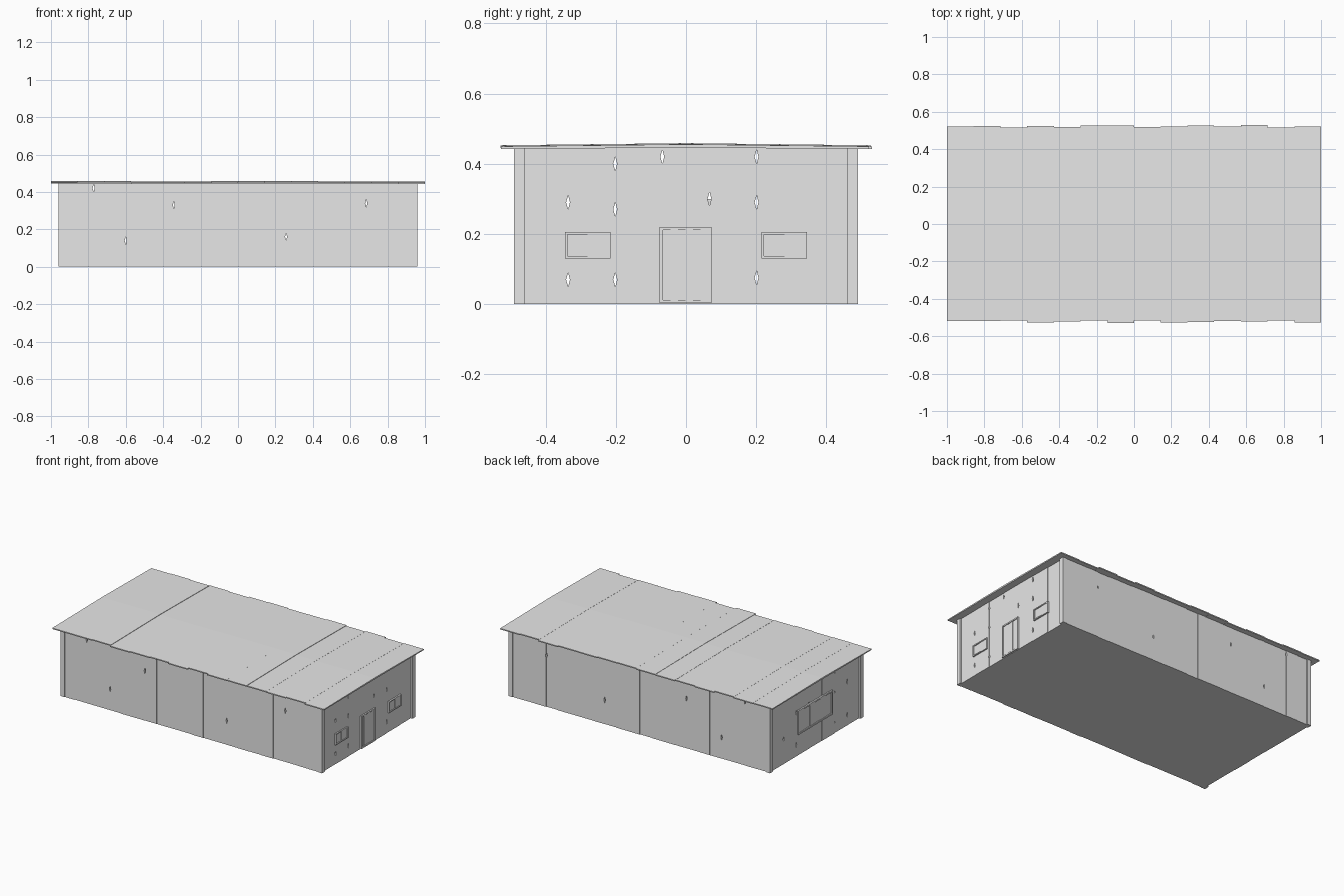
import bpy, bmesh, random
from mathutils import Vector

random.seed(4)
cube = bpy.data.objects.get("Cube")
if cube:
    bpy.data.objects.remove(cube)

grey = bpy.data.materials.new("weathered_grey")
grey.use_nodes = True
grey.diffuse_color = (0.8, 0.8, 0.8, 1)
grey.node_tree.nodes["Principled BSDF"].inputs["Base Color"].default_value = (0.8, 0.8, 0.8, 1)


def slab(bm, outline, place, d0, d1):
    """Extrude a flat outline between two depths; place maps (u, v, depth) to space."""
    near = [bm.verts.new(Vector(place(u, v, d0))) for u, v in outline]
    far = [bm.verts.new(Vector(place(u, v, d1))) for u, v in outline]
    bm.faces.new(near)
    bm.faces.new(far[::-1])
    for i in range(len(near)):
        j = (i + 1) % len(near)
        bm.faces.new((near[i], far[i], far[j], near[j]))


def finish(name, bm):
    bmesh.ops.recalc_face_normals(bm, faces=bm.faces)
    mesh = bpy.data.meshes.new(name)
    bm.to_mesh(mesh)
    bm.free()
    mesh.materials.append(grey)
    obj = bpy.data.objects.new(name, mesh)
    bpy.context.collection.objects.link(obj)


def rect(u0, u1, v0, v1):
    return [(u0, v0), (u1, v0), (u1, v1), (u0, v1)]


def end_place(side):
    return lambda u, v, d: (side * d, u, v)


def long_place(side):
    return lambda u, v, d: (u, side * d, v)


TOP = 0.447


def plank_wall(name, place, half, count, outer, chips):
    """Row of upright planks; chips gives the chipped heights at each seam."""
    bm = bmesh.new()
    w = 2 * half / count
    for i in range(count):
        u0, u1 = -half + i * w, -half + (i + 1) * w
        pts = [(u0, 0), (u1, 0)]
        for z in chips.get(i + 1, []):
            pts += [(u1, z - 0.02), (u1 - 0.006, z), (u1, z + 0.02)]
        pts += [(u1, TOP), (u0, TOP)]
        for z in reversed(chips.get(i, [])):
            pts += [(u0, z + 0.02), (u0 + 0.005, z), (u0, z - 0.02)]
        d = outer - random.uniform(0, 0.005)
        slab(bm, pts, place, d - 0.02, d)
    finish(name, bm)


# Walls
end_chips = {1: [0.07, 0.29], 2: [0.07, 0.27, 0.4], 3: [0.42], 4: [0.3],
             5: [0.075, 0.29, 0.42], 6: [0.165]}
long_chips = {2: [0.42], 4: [0.14], 7: [0.33], 14: [0.16], 19: [0.34]}
for side, word in ((1, "left"), (-1, "right")):
    plank_wall(word + "_end_wall", end_place(side), 0.47, 7, 0.952, end_chips)
for side, word in ((-1, "front"), (1, "back")):
    plank_wall(word + "_wall", long_place(side), 0.943, 22, 0.488, long_chips)

# Corner posts
bm = bmesh.new()
for sx in (-1, 1):
    for sy in (-1, 1):
        slab(bm, rect(sy * 0.459, sy * 0.49, 0, TOP), end_place(sx), 0.93, 0.96)
finish("corner_posts", bm)

# Floor
bm = bmesh.new()
slab(bm, rect(-0.475, 0.475, 0, 0.01), end_place(1), -0.94, 0.94)
finish("floor", bm)

# Roof planks, bent slightly at the ridge
bm = bmesh.new()
step = 2 / 14
for i in range(14):
    x0 = -1 + i * step
    lift = random.uniform(-0.002, 0.002)
    y0, y1 = -random.uniform(0.515, 0.53), random.uniform(0.515, 0.53)
    pts = [(y0, 0.444), (0, 0.447), (y1, 0.444),
           (y1, 0.451), (0, 0.457), (y0, 0.451)]
    slab(bm, [(y, z + lift) for y, z in pts], end_place(1), x0, x0 + step)
finish("roof", bm)


def boarded_panel(name, side, u0, u1, v0, v1, boards, rim):
    """Boards of uneven depth inside a raised rim on an end wall."""
    place = end_place(side)
    bm = bmesh.new()
    a, b = u0 + rim, u1 - rim
    w = (b - a) / boards
    for i in range(boards):
        d = 0.954 + 0.002 * (i % 2)
        slab(bm, rect(a + i * w, a + (i + 1) * w, v0 + rim, v1 - rim), place, 0.94, d)
    finish(name + "_boards", bm)
    bm = bmesh.new()
    for r in ((u0, a, v0, v1), (b, u1, v0, v1), (a, b, v1 - rim, v1), (a, b, v0, v0 + rim)):
        slab(bm, rect(*r), place, 0.94, 0.96)
    finish(name + "_frame", bm)


# Door, small windows and the wide barred window
boarded_panel("door", 1, -0.075, 0.072, 0.003, 0.22, 6, 0.009)
boarded_panel("front_window", 1, -0.345, -0.215, 0.13, 0.205, 2, 0.007)
boarded_panel("back_window", 1, 0.215, 0.345, 0.13, 0.205, 2, 0.007)
boarded_panel("barred_window", -1, -0.17, 0.19, 0.14, 0.3, 6, 0.01)
